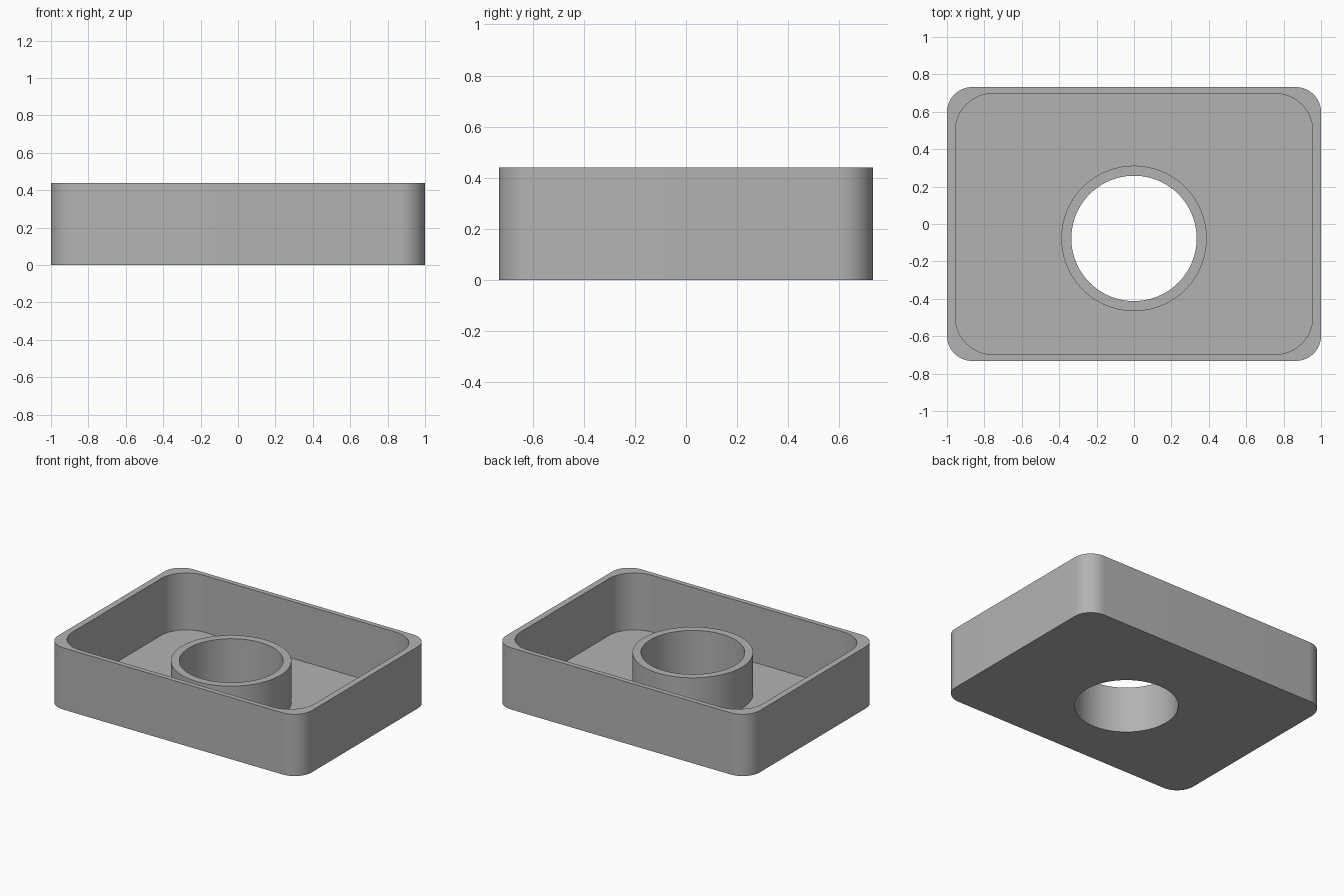
import bpy, bmesh, math

if "Cube" in bpy.data.objects:
    bpy.data.objects.remove(bpy.data.objects["Cube"])

H, FLOOR, TUBE_TOP = 0.44, 0.035, 0.33
TUBE_Y = -0.077

grey = bpy.data.materials.new("mid grey")
grey.diffuse_color = (0.45, 0.45, 0.45, 1)
grey.use_nodes = True
grey.node_tree.nodes["Principled BSDF"].inputs["Base Color"].default_value = grey.diffuse_color


def rounded_rect(hx, hy, r, n=16):
    """Outline points of a rectangle with rounded corners."""
    pts = []
    for k, (sx, sy) in enumerate(((1, 1), (-1, 1), (-1, -1), (1, -1))):
        for i in range(n + 1):
            a = math.pi / 2 * (k + i / n)
            pts.append((sx * (hx - r) + r * math.cos(a), sy * (hy - r) + r * math.sin(a)))
    return pts


def circle(r, n=96):
    return [(r * math.cos(2 * math.pi * i / n), TUBE_Y + r * math.sin(2 * math.pi * i / n))
            for i in range(n)]


bm = bmesh.new()


def wall(outline, z0, z1):
    """Upright wall along an outline; returns its bottom and top edge loops."""
    rings = [[bm.verts.new((x, y, z)) for x, y in outline] for z in (z0, z1)]
    n = len(outline)
    for i in range(n):
        j = (i + 1) % n
        bm.faces.new((rings[0][i], rings[0][j], rings[1][j], rings[1][i]))
    return [[bm.edges.get((r[i], r[(i + 1) % n])) for i in range(n)] for r in rings]


def flat_ring(outer, inner, up):
    """Flat face between two edge loops at the same height."""
    bmesh.ops.triangle_fill(bm, edges=outer + inner, use_beauty=True, normal=(0, 0, up))


# Walls of the tray and of the central tube
out_low, out_top = wall(rounded_rect(1.0, 0.732, 0.135), 0, H)
in_low, in_top = wall(rounded_rect(0.955, 0.697, 0.2), FLOOR, H)
tube_low, tube_top = wall(circle(0.389), FLOOR, TUBE_TOP)
hole_low, hole_top = wall(circle(0.335), 0, TUBE_TOP)

# Rim, tray floor, tube rim and underside
flat_ring(out_top, in_top, 1)
flat_ring(in_low, tube_low, 1)
flat_ring(tube_top, hole_top, 1)
flat_ring(out_low, hole_low, -1)
bmesh.ops.recalc_face_normals(bm, faces=bm.faces)

mesh = bpy.data.meshes.new("tray_with_tube")
bm.to_mesh(mesh)
bm.free()
mesh.materials.append(grey)
tray = bpy.data.objects.new("tray_with_tube", mesh)
bpy.context.collection.objects.link(tray)

# Smooth round walls, crisp edges
bpy.context.view_layer.objects.active = tray
tray.select_set(True)
bpy.ops.object.shade_smooth_by_angle(angle=math.radians(30))
